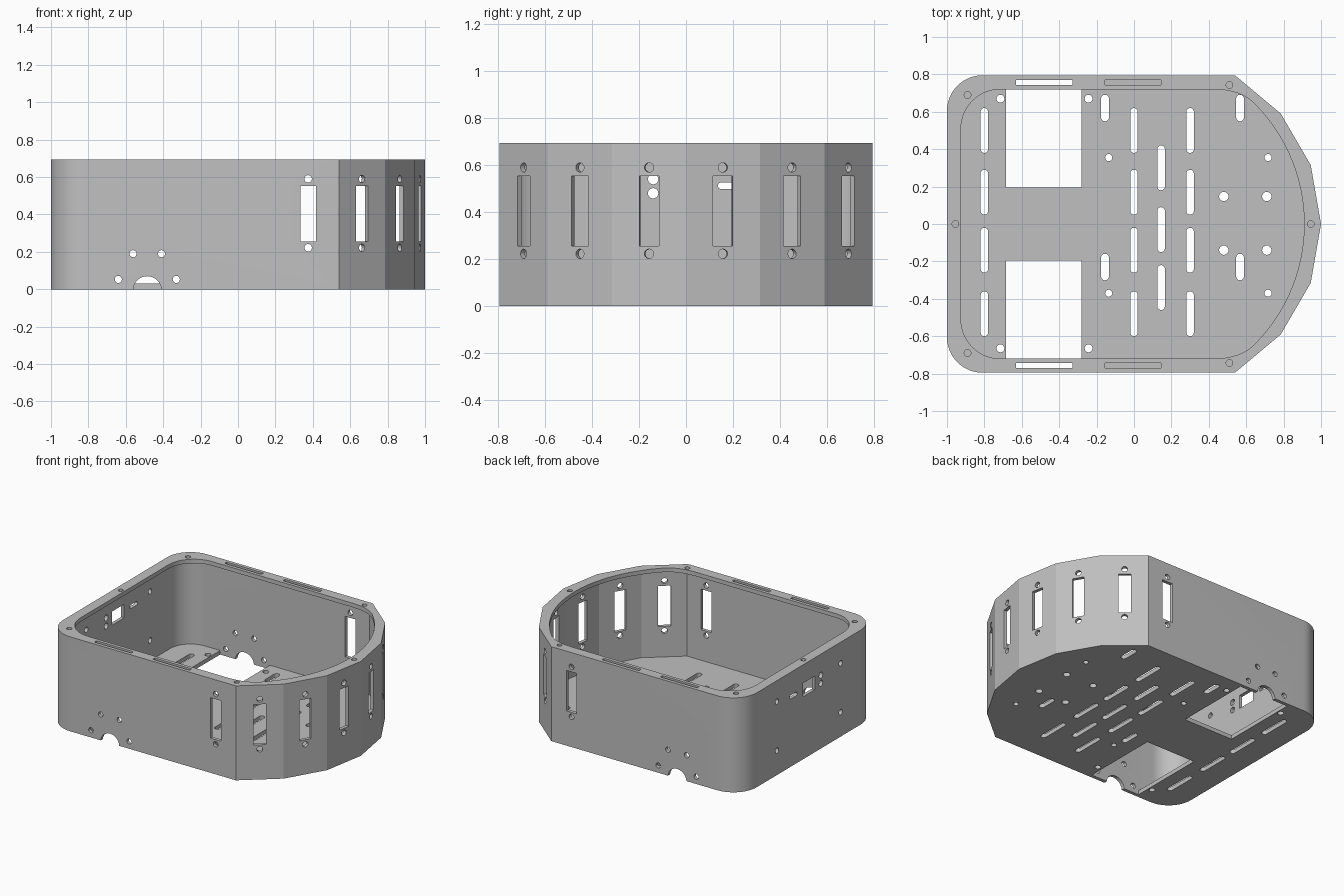
import bpy, bmesh, math
from mathutils import Matrix, Vector

cube = bpy.data.objects.get("Cube")
if cube:
    bpy.data.objects.remove(cube)

HEIGHT, WALL, FLOOR = 0.695, 0.025, 0.03
HALF = 0.795
UP = Vector((0, 0, 1))


def arc(cx, cy, r, start, end, steps):
    angles = [math.radians(start + (end - start) * i / steps) for i in range(steps + 1)]
    return [(cx + r * math.cos(a), cy + r * math.sin(a)) for a in angles]


def slot(cx, cy, r, half=0.0, along_x=False):
    """Round-ended slot outline; half = 0 gives a circle."""
    pts = arc(0, half, r, 0, 180, 10) + arc(0, -half, r, 180, 360, 10)
    if half == 0:
        pts = arc(0, 0, r, 0, 342, 19)
    if along_x:
        pts = [(y, -x) for x, y in pts]
    return [(cx + x, cy + y) for x, y in pts]


def rect(x0, y0, x1, y1):
    return [(x0, y0), (x1, y0), (x1, y1), (x0, y1)]


def prism(bm, pts, z0, z1, frame=Matrix()):
    low = [bm.verts.new(frame @ Vector((x, y, z0))) for x, y in pts]
    top = [bm.verts.new(frame @ Vector((x, y, z1))) for x, y in pts]
    bm.faces.new(low[::-1])
    bm.faces.new(top)
    for i in range(len(pts)):
        j = (i + 1) % len(pts)
        bm.faces.new((low[i], low[j], top[j], top[i]))


def mesh_object(name, bm):
    mesh = bpy.data.meshes.new(name)
    bm.to_mesh(mesh)
    bm.free()
    obj = bpy.data.objects.new(name, mesh)
    bpy.context.collection.objects.link(obj)
    return obj


def offset_inward(pts, d):
    out = []
    for i, p in enumerate(pts):
        a, b, c = Vector(pts[i - 1]), Vector(p), Vector(pts[(i + 1) % len(pts)])
        u, v = (b - a).normalized(), (c - b).normalized()
        n1, n2 = Vector((-u.y, u.x)), Vector((-v.y, v.x))
        out.append(tuple(b + (n1 + n2) * d / (1 + n1.dot(n2))))
    return out


def wall_frame(x, y, nx, ny):
    """Local x along the wall, local y up, local z outward."""
    n = Vector((nx, ny, 0)).normalized()
    t = UP.cross(n)
    m = Matrix((t, UP, n)).transposed().to_4x4()
    m.translation = (x, y, 0)
    return m


# Outer outline: faceted nose, straight sides, rounded rear corners
nose = [(0.54, -HALF), (0.785, -0.59), (0.945, -0.315), (1, 0),
        (0.945, 0.315), (0.785, 0.59), (0.54, HALF)]
R = 0.19
outline = (nose + arc(R - 1, HALF - R, R, 90, 180, 14)
           + arc(R - 1, R - HALF, R, 180, 270, 14))

# Rim opening: circular nose blended into straight sides
half_rim = arc(0, 0, 0.91, 0, 44, 20)
p0, p1, p2 = Vector(half_rim[-1]), Vector((0.58, 0.72)), Vector((0.42, 0.72))
half_rim += [tuple(p0 * (1 - t) ** 2 + p1 * 2 * t * (1 - t) + p2 * t * t)
             for t in [i / 8 for i in range(1, 9)]]
half_rim += arc(-0.715, 0.51, 0.21, 90, 180, 14)
rim = half_rim + [(x, -y) for x, y in half_rim[:0:-1]]

bm = bmesh.new()
prism(bm, outline, 0, HEIGHT)
housing = mesh_object("housing", bm)

# Interior cavity and rim opening
cavity = bmesh.new()
prism(cavity, offset_inward(outline, WALL), FLOOR, HEIGHT - 0.03)
mouth = bmesh.new()
prism(mouth, rim, HEIGHT - 0.2, HEIGHT + 0.1)

# Floor openings, slots and screw holes
floor = bmesh.new()
shapes = [rect(-0.685, 0.195, -0.28, HALF - WALL),
          rect(-0.685, WALL - HALF, -0.28, -0.195)]
for x in (-0.8, 0, 0.3):
    shapes += [slot(x, y, 0.02, 0.1) for y in (0.5, 0.17, -0.14, -0.48)]
shapes += [slot(0.145, y, 0.02, 0.1) for y in (0.3, -0.03, -0.34)]
for x in (-0.155, 0.567):
    shapes += [slot(x, y, 0.021, 0.05) for y in (0.62, -0.23)]
for x in (-0.135, 0.717):
    shapes += [slot(x, y, 0.019) for y in (0.355, -0.37)]
for x in (0.48, 0.71):
    shapes += [slot(x, y, 0.025) for y in (0.147, -0.14)]
for x in (-0.714, -0.243):
    shapes += [slot(x, y, 0.021) for y in (0.67, -0.665)]
for s in shapes:
    prism(floor, s, -0.1, 0.1)

# Rim slots and screw holes
top = bmesh.new()
shapes = [slot(-0.955, 0, 0.018), slot(0.945, 0, 0.018)]
for s in (-1, 1):
    shapes += [slot(-0.89, s * 0.69, 0.018), slot(0.51, s * 0.743, 0.018)]
    shapes += [rect(x, s * 0.757 - 0.0125, x + 0.3, s * 0.757 + 0.0125)
               for x in (-0.63, -0.155)]
for s in shapes:
    prism(top, s, HEIGHT - 0.06, HEIGHT + 0.1)

# Wall windows on every nose facet and on both sides
walls = bmesh.new()
frames = []
for (ax, ay), (bx, by) in zip(nose, nose[1:]):
    frames.append(wall_frame((ax + bx) / 2, (ay + by) / 2, by - ay, ax - bx))
frames += [wall_frame(0.375, s * HALF, 0, s) for s in (-1, 1)]
for f in frames:
    for s in (rect(-0.042, 0.255, 0.042, 0.553), slot(0, 0.59, 0.02), slot(0, 0.222, 0.02)):
        prism(walls, s, -0.06, 0.06, f)

# Shaft notch and mounting holes on both sides
for s in (-1, 1):
    f = wall_frame(-0.485, s * HALF, 0, s)
    prism(walls, slot(0, -0.006, 0.076), -0.06, 0.06, f)
    for x, z in ((0.155, 0.053), (0.076, 0.19)):
        for side in (-1, 1):
            prism(walls, slot(side * x, z, 0.019), -0.06, 0.06, f)

# Rear wall port, slot and holes (local x runs towards -y)
f = wall_frame(-1, 0, -1, 0)
rear = [rect(-0.07, 0.46, 0.07, 0.56), slot(0.14, 0.48, 0.022), slot(0.14, 0.54, 0.022),
        slot(-0.18, 0.512, 0.014, 0.03, True)]
rear += [slot(x, z, 0.02) for x in (-0.37, 0.37) for z in (0.18, 0.54)]
for s in rear:
    prism(walls, s, -0.06, 0.06, f)

# Cut everything and bake the result
cutters = []
for name, b in (("cavity", cavity), ("mouth", mouth), ("floor", floor),
                ("rim", top), ("wall", walls)):
    bmesh.ops.recalc_face_normals(b, faces=b.faces)
    cutter = mesh_object(name + "_cutter", b)
    cutter.hide_render = True
    mod = housing.modifiers.new(name, "BOOLEAN")
    mod.operation, mod.solver, mod.object = "DIFFERENCE", "EXACT", cutter
    cutters.append(cutter)
graph = bpy.context.evaluated_depsgraph_get()
baked = bpy.data.meshes.new_from_object(housing.evaluated_get(graph))
housing.modifiers.clear()
housing.data = baked
for c in cutters:
    bpy.data.objects.remove(c)

# Single grey material
grey = bpy.data.materials.new("light_grey")
grey.use_nodes = True
colour = (0.53, 0.53, 0.53, 1)
grey.diffuse_color = colour
grey.node_tree.nodes["Principled BSDF"].inputs["Base Color"].default_value = colour
baked.materials.clear()
baked.materials.append(grey)

bpy.ops.object.select_all(action="DESELECT")
housing.select_set(True)
bpy.context.view_layer.objects.active = housing
bpy.ops.object.shade_smooth_by_angle(angle=math.radians(15))
